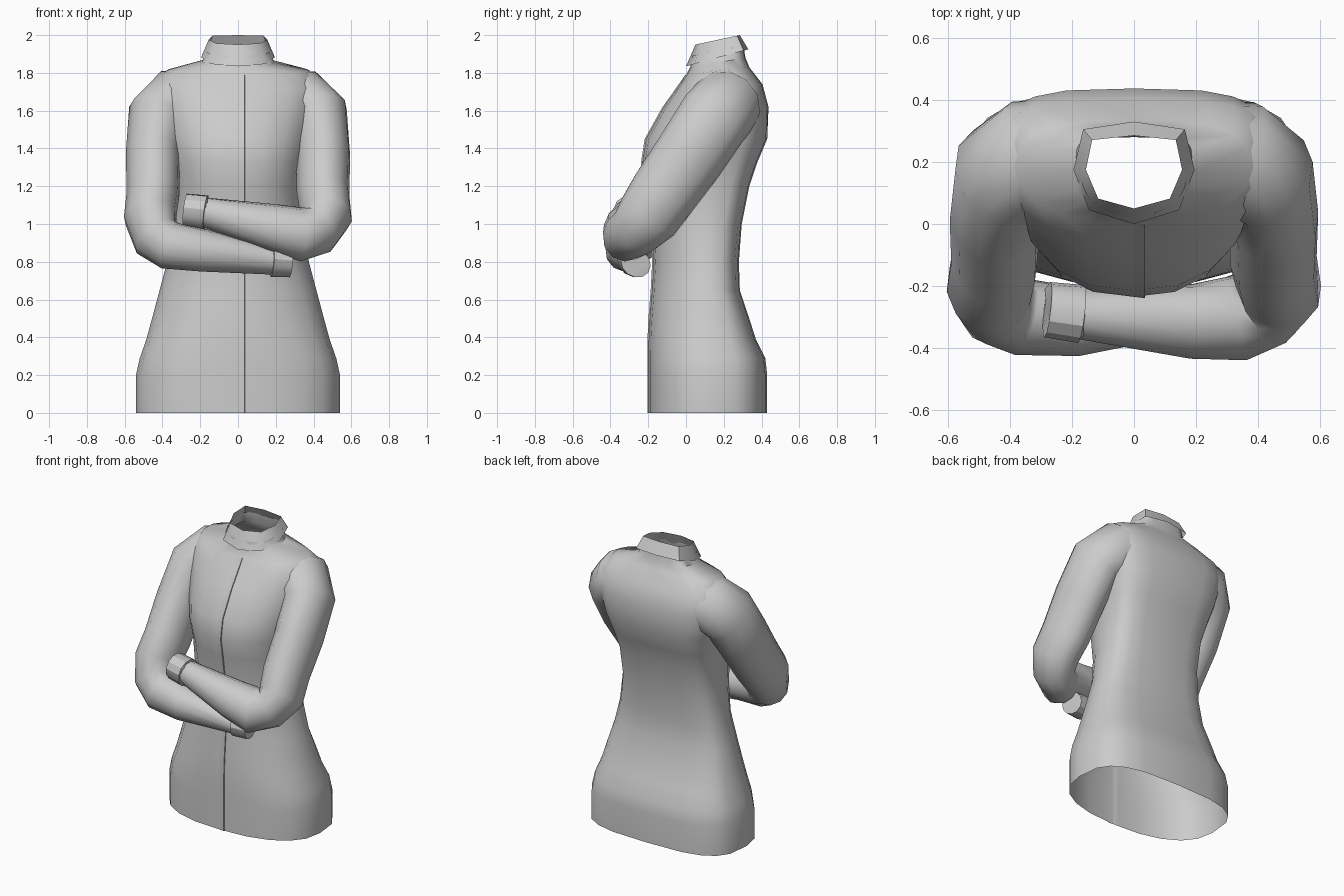
import bpy, bmesh
from math import sin, cos, pi, copysign, radians
from mathutils import Vector

cube = bpy.data.objects.get("Cube")
if cube:
    bpy.data.objects.remove(cube, do_unlink=True)

cloth = bpy.data.materials.new("grey cloth")
cloth.use_nodes = True
GREY = (0.6, 0.6, 0.6, 1)
cloth.diffuse_color = GREY
cloth.node_tree.nodes["Principled BSDF"].inputs["Base Color"].default_value = GREY


def loft(name, rings, smooth=40, closed=True):
    """Skin a list of equal-length point rings, leaving both ends open."""
    bm = bmesh.new()
    rows = [[bm.verts.new(p) for p in ring] for ring in rings]
    n = len(rows[0])
    for a, b in zip(rows, rows[1:]):
        for i in range(n if closed else n - 1):
            j = (i + 1) % n
            bm.faces.new((a[i], a[j], b[j], b[i]))
    bmesh.ops.recalc_face_normals(bm, faces=bm.faces)
    mesh = bpy.data.meshes.new(name)
    bm.to_mesh(mesh)
    bm.free()
    mesh.materials.append(cloth)
    obj = bpy.data.objects.new(name, mesh)
    bpy.context.collection.objects.link(obj)
    bpy.ops.object.select_all(action='DESELECT')
    obj.select_set(True)
    bpy.context.view_layer.objects.active = obj
    bpy.ops.object.shade_smooth_by_angle(angle=radians(smooth))


def body_ring(z, rise, half, front, mid, back, front_pow, back_pow, sides=20):
    """Oval, widest at y = mid, with its own squareness front and back; rises to the back."""
    pts = []
    for i in range(sides):
        a = 2 * pi * i / sides
        s, c = -sin(a), -cos(a)
        power, depth = (front_pow, mid - front) if c < 0 else (back_pow, back - mid)
        x = half * copysign(abs(s) ** power, s)
        y = mid + depth * copysign(abs(c) ** power, c)
        pts.append((x, y, z + rise * (y - front) / (back - front)))
    return pts


# Torso: hem, hips, waist, chest, shoulders, neck
profile = [
    (0, 0, .54, -.2, .115, .43, .85, .62), (.2, 0, .54, -.2, .115, .43, .85, .62),
    (.29, 0, .52, -.2, .115, .42, .85, .62), (.39, 0, .485, -.2, .11, .37, .9, .62),
    (.5, 0, .455, -.195, .11, .335, .95, .62), (.65, 0, .415, -.183, .11, .285, 1, .65),
    (.8, 0, .375, -.175, .11, .28, 1.05, .62), (1, 0, .345, -.185, .11, .295, 1, .6),
    (1.2, 0, .34, -.215, .13, .335, .9, .55), (1.32, 0, .36, -.235, .16, .375, .85, .55),
    (1.45, 0, .39, -.215, .2, .43, .85, .6), (1.62, 0, .44, -.12, .22, .437, .9, .6),
    (1.71, .03, .44, -.055, .2, .405, .9, .6), (1.79, .04, .38, 0, .18, .335, .9, .7),
    (1.83, .05, .19, .022, .17, .315, .85, .6), (1.89, .06, .17, .03, .17, .303, .85, .5)]
loft("torso", [body_ring(*p) for p in profile], 60)

# Front overlap flap
loft("front_flap", [[(-.03, p[3] + .004, p[0]), (.035, p[3] - .004, p[0]),
                     (.036, p[3] + .004, p[0])]
                    for p in profile[:-2]], 30, closed=False)

# Standing collar
loft("collar", [body_ring(1.835, .09, .195, 0, .175, .33, .85, .5, 8),
                body_ring(1.95, .05, .155, .05, .175, .285, .85, .4, 8)], 60)


def tube_rings(path, normal, sides=12):
    """Rings along a path of (point, radius along normal, radius across)."""
    pts = [Vector(p[0]) for p in path]
    rings = []
    for i, (_, rn, rc) in enumerate(path):
        t = Vector()
        if i:
            t += (pts[i] - pts[i - 1]).normalized()
        if i < len(pts) - 1:
            t += (pts[i + 1] - pts[i]).normalized()
        t.normalize()
        n = (normal - t * normal.dot(t)).normalized()
        c = t.cross(n)
        rings.append([pts[i] + n * rn * cos(2 * pi * k / sides) + c * rc * sin(2 * pi * k / sides)
                      for k in range(sides)])
    return rings


def arm(side, label, forearm):
    """Shoulder, upper arm, bent elbow, forearm and a loose cuff."""
    path = [((side * x, y, z), a, b) for x, y, z, a, b in (
        (.2, .23, 1.645, .17, .17), (.34, .215, 1.635, .19, .185), (.43, .15, 1.56, .195, .16),
        (.45, .02, 1.36, .19, .145), (.45, -.12, 1.16, .18, .14), (.465, -.2, 1.04, .17, .14))]
    path += forearm
    down = Vector((0, -.47, -.64))
    along = Vector(forearm[-1][0]) - Vector(forearm[0][0])
    normal = down.cross(along).normalized()
    loft(label + "_sleeve", tube_rings(path, normal), 60)
    # cuff sits slightly outside the sleeve end
    (p, a, b), (q, c, d) = forearm[-2:]
    end = Vector(q) + (Vector(q) - Vector(p)).normalized() * .03
    loft(label + "_cuff", tube_rings([(p, a, b), (p, a + .012, b + .012), (end, c + .012, d + .012),
                                      (end, c, d)], normal), 30)


arm(1, "left", [((.425, -.265, .965), .145, .125), ((.33, -.305, .945), .135, .148),
                ((.18, -.315, .985), .118, .125), ((-.17, -.29, 1.06), .085, .078),
                ((-.25, -.28, 1.07), .08, .075)])
arm(-1, "right", [((-.435, -.265, .93), .14, .13), ((-.36, -.3, .885), .125, .13),
                  ((-.18, -.315, .86), .11, .115), ((.18, -.28, .8), .078, .064),
                  ((.25, -.27, .795), .072, .06)])
